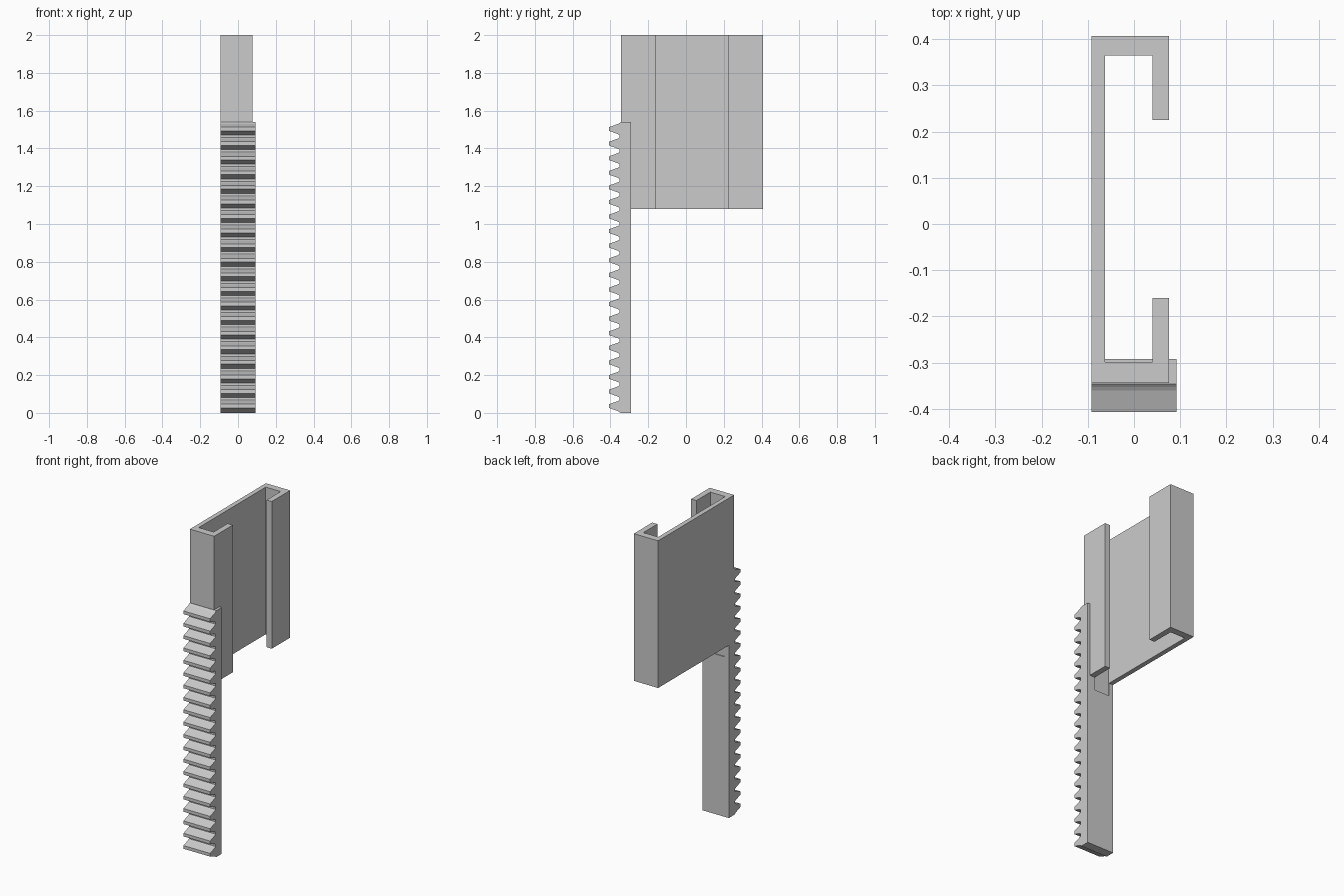
import bpy
import bmesh
from mathutils import Vector

cube = bpy.data.objects.get("Cube")
if cube:
    bpy.data.objects.remove(cube, do_unlink=True)

grey = bpy.data.materials.new("light_grey")
grey.use_nodes = True
grey.diffuse_color = (0.6, 0.6, 0.6, 1)
grey.node_tree.nodes["Principled BSDF"].inputs["Base Color"].default_value = (0.6, 0.6, 0.6, 1)


def extrude(name, outline, offset):
    """Solid made by sweeping a closed outline along an offset."""
    bm = bmesh.new()
    face = bm.faces.new([bm.verts.new(p) for p in outline])
    result = bmesh.ops.extrude_face_region(bm, geom=[face], use_keep_orig=True)
    moved = [v for v in result["geom"] if isinstance(v, bmesh.types.BMVert)]
    bmesh.ops.translate(bm, verts=moved, vec=Vector(offset))
    bmesh.ops.recalc_face_normals(bm, faces=bm.faces)
    mesh = bpy.data.meshes.new(name)
    bm.to_mesh(mesh)
    bm.free()
    mesh.materials.append(grey)
    obj = bpy.data.objects.new(name, mesh)
    bpy.context.collection.objects.link(obj)
    return obj


# Holder: a C-shaped channel, open towards +x
LEFT, RIGHT, FRONT, BACK = -0.092, 0.076, -0.344, 0.407
IN_LEFT, IN_RIGHT, IN_FRONT, IN_BACK = -0.063, 0.04, -0.298, 0.364
LIP_FRONT, LIP_BACK = -0.16, 0.225
BOTTOM, TOP = 1.08, 2.0
channel = [
    (LEFT, FRONT), (RIGHT, FRONT), (RIGHT, LIP_FRONT), (IN_RIGHT, LIP_FRONT),
    (IN_RIGHT, IN_FRONT), (IN_LEFT, IN_FRONT), (IN_LEFT, IN_BACK),
    (IN_RIGHT, IN_BACK), (IN_RIGHT, LIP_BACK), (RIGHT, LIP_BACK),
    (RIGHT, BACK), (LEFT, BACK),
]
extrude("channel_holder", [(x, y, BOTTOM) for x, y in channel], (0, 0, TOP - BOTTOM))

# Toothed rack: one tooth profile repeated up the front
TEETH, HEIGHT, PITCH = 20, 1.54, 0.0772
ROOT, TIP, RACK_BACK = -0.352, -0.407, -0.292
tooth = [(ROOT, 0.004), (ROOT - 0.008, 0.009), (TIP, 0.026),
         (TIP, 0.046), (ROOT - 0.008, 0.063), (ROOT, 0.068)]
profile = [(RACK_BACK, 0), (ROOT + 0.006, 0)]
for i in range(TEETH):
    profile += [(y, z + i * PITCH) for y, z in tooth]
profile += [(ROOT + 0.006, HEIGHT), (RACK_BACK, HEIGHT)]
rack = extrude("toothed_rack", [(LEFT, y, z) for y, z in profile], (-2 * LEFT, 0, 0))

# Shallow recess in the rack's back, in line with the channel
recess = [(IN_LEFT, IN_FRONT, 1.0), (IN_RIGHT, IN_FRONT, 1.0),
          (IN_RIGHT, -0.2, 1.0), (IN_LEFT, -0.2, 1.0)]
cutter = extrude("recess_cutter", recess, (0, 0, 1))
cutter.hide_render = True
cut = rack.modifiers.new("recess", "BOOLEAN")
cut.operation = "DIFFERENCE"
cut.solver = "EXACT"
cut.object = cutter
bpy.context.view_layer.objects.active = rack
bpy.ops.object.modifier_apply(modifier=cut.name)
bpy.data.objects.remove(cutter, do_unlink=True)
